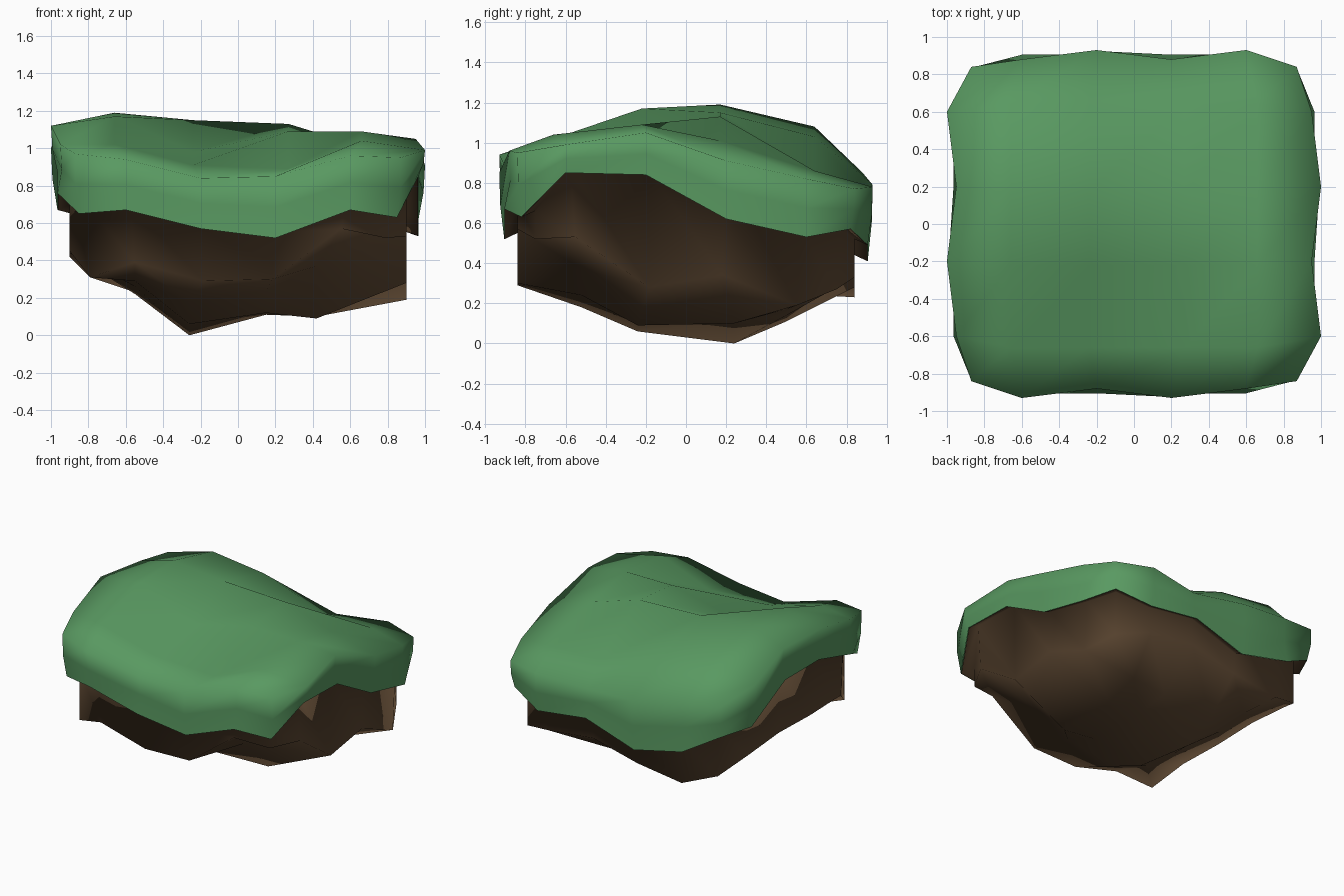
import bpy, bmesh

if "Cube" in bpy.data.objects:
    bpy.data.objects.remove(bpy.data.objects["Cube"])

STEP = (-0.6, -0.2, 0.2, 0.6)


def ring(heights, hx, hy, corner, along=1.0, wobble=0.0):
    """20 points counter-clockwise from the front left corner; wobble alternates in/out."""
    pts = []
    cx, cy = corner
    for j in range(5):
        t = 0 if j == 0 else STEP[j - 1] * along
        pts.append((-cx, -cy) if j == 0 else (t, -(hy + (wobble if j % 2 else -wobble))))
    for j in range(5):
        t = 0 if j == 0 else STEP[j - 1] * along
        pts.append((cx, -cy) if j == 0 else (hx + (wobble if j % 2 else -wobble), t))
    pts += [(-x, -y) for x, y in pts]
    return [(x, y, z) for (x, y), z in zip(pts, heights)]


def cell(i, j):
    """Index on the ring of a border cell in a 6 x 6 grid."""
    if j == 0:
        return i
    if i == 5:
        return 5 + j
    if j == 5:
        return 15 - i
    return 20 - j


def build(name, rings, inner, color, flip):
    """Wall of rings, closed by a 6 x 6 sheet over the first ring."""
    bm = bmesh.new()
    rv = [[bm.verts.new(p) for p in r] for r in rings]
    iv = [[bm.verts.new(p) for p in row] for row in inner]

    def at(i, j):
        if 0 < i < 5 and 0 < j < 5:
            return iv[j - 1][i - 1]
        return rv[0][cell(i, j) % 20]

    for i in range(5):
        for j in range(5):
            bm.faces.new((at(i, j), at(i + 1, j), at(i + 1, j + 1), at(i, j + 1)))
    for a, b in zip(rv, rv[1:]):
        for k in range(20):
            n = (k + 1) % 20
            bm.faces.new((a[n], a[k], b[k], b[n]))
    if flip:
        bmesh.ops.reverse_faces(bm, faces=bm.faces[:])
    for f in bm.faces:
        f.smooth = True
    me = bpy.data.meshes.new(name)
    bm.to_mesh(me)
    bm.free()
    mat = bpy.data.materials.new(name)
    mat.diffuse_color = color
    mat.use_nodes = True
    mat.node_tree.nodes["Principled BSDF"].inputs["Base Color"].default_value = mat.diffuse_color
    me.materials.append(mat)
    ob = bpy.data.objects.new(name, me)
    bpy.context.collection.objects.link(ob)
    return ob


def sheet(xs, ys, rows):
    return [[(x, y, z) for x, z in zip(xs, row)] for y, row in zip(ys, rows)]


# Heights go round the block: front, right, back, left
rim = [.97, .94, .84, .85, .96, .95, .99, 1.05, .91, .82,
       .77, .78, .75, .79, .85, .88, 1.0, 1.10, 1.12, 1.02]
hem = [.65, .67, .57, .52, .67, .63, .85, .84, .62, .53,
       .57, .49, .54, .41, .50, .64, .67, .87, .87, .76]
foot = [.31, .39, .29, .30, .57, .52, .53, .28, .34, .19,
        .27, .33, .37, .28, .23, .31, .42, .45, .44, .45]
mid = [.5 * a + .5 * b for a, b in zip(rim, hem)]

# Grass cap: rolling top with a hanging skirt
grass_top = sheet((-.66, -.24, .27, .66), (-.66, -.22, .17, .64), (
    (1.02, .91, .89, 1.04),
    (1.17, .98, 1.09, 1.09),
    (1.19, 1.15, 1.13, 1.01),
    (1.08, 1.03, .86, .86)))
build("grass_cap",
      [ring(rim, .975, .905, (.87, .84), wobble=.025),
       ring(mid, .967, .90, (.87, .835), wobble=.025),
       ring(hem, .965, .905, (.85, .82))],
      grass_top, (.10, .32, .12, 1), False)

# Dirt base: lumpy underside, wall, and a lip meeting the grass hem
dirt_bottom = sheet((-.55, -.26, .15, .42), (-.52, -.24, .24, .5), (
    (.29, .18, .24, .37),
    (.26, .06, .12, .09),
    (.22, .00, .11, .10),
    (.25, .11, .14, .17)))
build("dirt_base",
      [ring(foot, .90, .84, (.79, .75), along=.92),
       ring([z + .03 for z in hem], .90, .84, (.79, .75), along=.96),
       ring(hem, .963, .903, (.848, .818))],
      dirt_bottom, (.12, .07, .035, 1), True)
